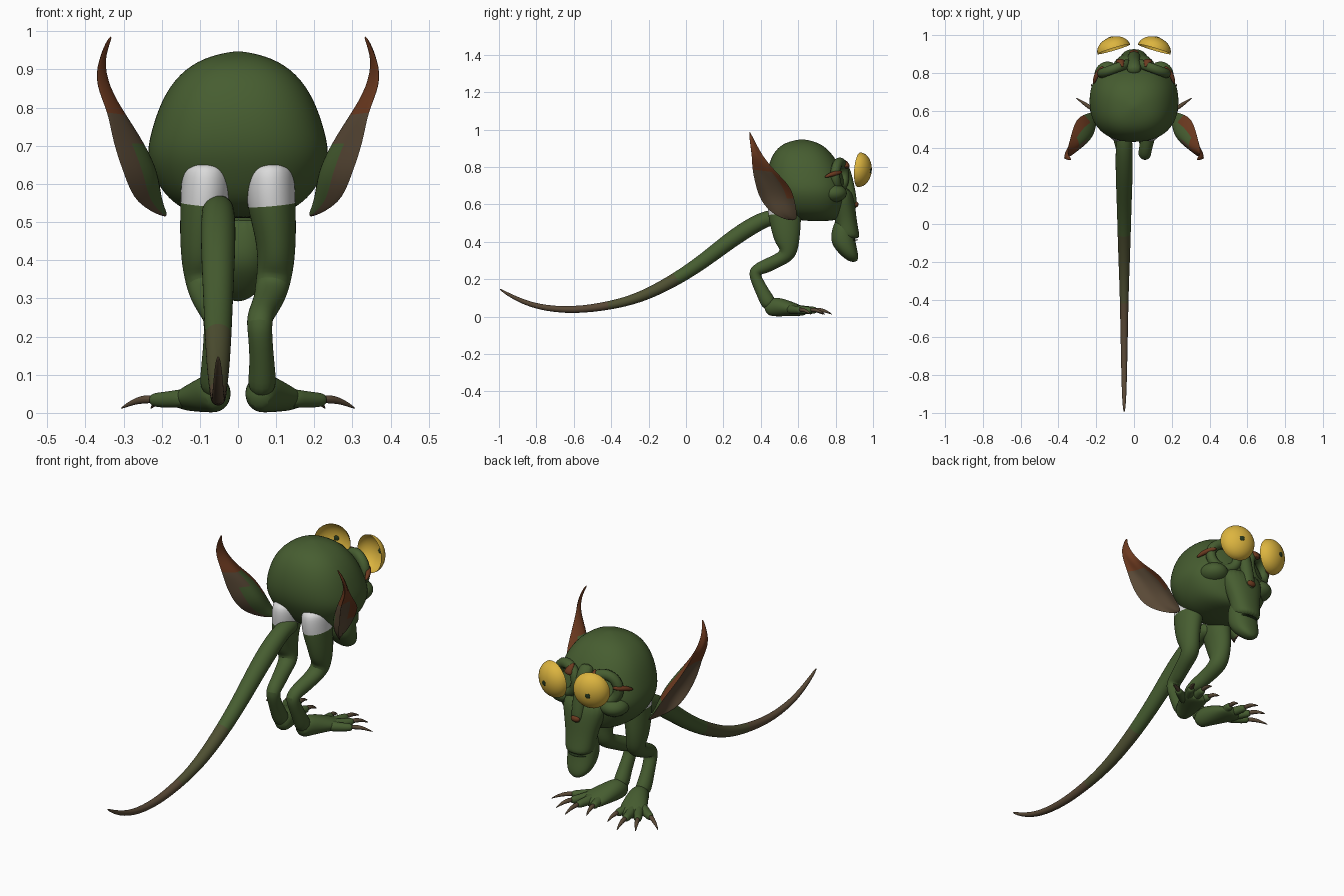
import bpy, bmesh, math
from mathutils import Vector

if "Cube" in bpy.data.objects:
    bpy.data.objects.remove(bpy.data.objects["Cube"])


def material(name, colour):
    m = bpy.data.materials.new(name)
    m.use_nodes = True
    m.diffuse_color = (*colour, 1)
    m.node_tree.nodes["Principled BSDF"].inputs["Base Color"].default_value = (*colour, 1)
    m.node_tree.nodes["Principled BSDF"].inputs["Roughness"].default_value = 0.8
    return m


MATS = [material("skin green", (.062, .11, .03)),
        material("leather brown", (.1, .066, .037)),
        material("rust", (.15, .042, .014)),
        material("eye yellow", (.72, .46, .05)),
        material("hip white", (.7, .7, .7)),
        material("pupil dark green", (.02, .04, .012)),
        material("tail olive", (.078, .08, .032))]
GREEN, BROWN, RUST, YELLOW, WHITE, DARK, OLIVE = range(7)


def finish(name, bm, subdiv=0):
    bmesh.ops.recalc_face_normals(bm, faces=bm.faces)
    me = bpy.data.meshes.new(name)
    bm.to_mesh(me)
    bm.free()
    for m in MATS:
        me.materials.append(m)
    ob = bpy.data.objects.new(name, me)
    bpy.context.collection.objects.link(ob)
    if subdiv:
        ob.modifiers.new("smooth", "SUBSURF").levels = subdiv
        ob.modifiers["smooth"].render_levels = subdiv
    bpy.ops.object.select_all(action="DESELECT")
    ob.select_set(True)
    bpy.context.view_layer.objects.active = ob
    bpy.ops.object.shade_smooth_by_angle(angle=math.radians(60))
    return ob


def loft(name, rings, colour=GREEN, subdiv=2):
    """Skin closed rings; colour is an index or a rule (ring, side, centre)."""
    rule = colour if callable(colour) else lambda i, k, c: colour
    bm = bmesh.new()
    vs = [[bm.verts.new(p) for p in r] for r in rings]
    n = len(rings[0])
    for i in range(len(vs) - 1):
        for k in range(n):
            j = (k + 1) % n
            f = bm.faces.new((vs[i][k], vs[i][j], vs[i + 1][j], vs[i + 1][k]))
            f.material_index = rule(i, k, f.calc_center_median())
    for i in (0, -1):
        f = bm.faces.new(vs[i])
        f.material_index = rule(i % (len(vs) - 1), 0, f.calc_center_median())
    return finish(name, bm, subdiv)


def tube(name, pts, colour=GREEN, side=1, n=10):
    """Sweep ellipses along points (x, y, z, half width, half depth)."""
    ps = [Vector((p[0] * side, p[1], p[2])) for p in pts]
    rings = []
    for i, p in enumerate(ps):
        t = (ps[min(i + 1, len(ps) - 1)] - ps[max(i - 1, 0)]).normalized()
        u = (Vector((1, 0, 0)) - t * t.x).normalized()
        v = t.cross(u)
        a, b = pts[i][3], pts[i][-1]
        rings.append([p + 1.06 * (u * a * math.cos(w) + v * b * math.sin(w))
                      for w in (2 * math.pi * k / n for k in range(n))])
    return loft(name, rings, colour)


def bend(v, power):
    return math.copysign(abs(v) ** power, v)


def stack(name, levels, power=1, n=24):
    """Horizontal rings (height, back, front, half width); low power is boxier."""
    return loft(name, [[Vector((h * bend(math.cos(w), power),
                                (b + f) / 2 + (f - b) / 2 * bend(math.sin(w), power), z))
                        for w in (2 * math.pi * k / n for k in range(n))]
                       for z, b, f, h in levels])


def ball(name, loc, size, colour=GREEN, half=False, aim=(0, 0, 1)):
    bm = bmesh.new()
    bmesh.ops.create_uvsphere(bm, u_segments=32, v_segments=16, radius=1)
    if half:
        bmesh.ops.bisect_plane(bm, geom=bm.verts[:] + bm.edges[:] + bm.faces[:],
                               plane_co=(0, 0, 0), plane_no=(0, 0, 1), clear_inner=True)
    for f in bm.faces:
        f.material_index = colour
    ob = finish(name, bm)
    ob.location, ob.scale = loc, size
    ob.rotation_euler = Vector(aim).to_track_quat("Z", "Y").to_euler()
    return ob


# Skull
stack("skull", [(.948, .61, .63, .012), (.932, .53, .71, .09), (.89, .475, .765, .155),
                (.825, .443, .815, .2), (.75, .43, .845, .226), (.68, .437, .865, .243),
                (.62, .465, .855, .225), (.56, .5, .835, .185), (.525, .55, .82, .13),
                (.51, .64, .78, .06)], .85)

# Muzzle, lower jaw, mouth line and nose
stack("muzzle", [(.7, .74, .885, .13), (.6, .76, .905, .108), (.52, .8, .912, .082),
                 (.45, .8, .925, .076), (.412, .8, .932, .068)], .9)
stack("lower_jaw", [(.53, .8, .88, .068), (.45, .775, .9, .078), (.39, .775, .908, .078),
                    (.34, .815, .92, .068), (.308, .85, .922, .045), (.292, .88, .91, .012)], .9)
ball("mouth_line", (0, .863, .41), (.06, .057, .005), DARK)
tube("nose_bridge", [(0, .8, .845, .04, .03), (0, .845, .79, .036, .035),
                     (0, .87, .7, .032, .03), (0, .89, .62, .034, .025),
                     (0, .895, .57, .024, .018)])
ball("nose_tip", (0, .908, .6), (.024, .014, .016), RUST)

# Tail, browning toward the tip
tail = [(.54, .53, .04), (.46, .535, .041), (.38, .502, .046), (.25, .42, .045),
        (.1, .3, .039), (-.05, .2, .035), (-.2, .122, .03), (-.3, .086, .026),
        (-.4, .06, .023), (-.6, .03, .019), (-.8, .049, .015), (-.93, .105, .011),
        (-1, .15, .004)]
tube("tail", [(-.052, y, z, r) for y, z, r in tail],
     lambda i, k, c: GREEN if c.y > -.1 else OLIVE if c.y > -.38 else BROWN)

# Leg path, foot, toe and ear outlines for one side
leg = [(.083, .53, .655, .052, .075), (.083, .527, .62, .064, .09), (.087, .527, .548, .063, .088),
       (.1, .535, .46, .052, .076), (.1, .543, .39, .047, .062), (.09, .55, .33, .044, .044),
       (.08, .48, .295, .038, .034), (.062, .41, .262, .034, .038), (.055, .36, .24, .033, .036),
       (.06, .385, .18, .03, .032), (.064, .42, .11, .033, .036), (.062, .455, .05, .04, .045)]
foot = [(.055, .42, .035, .03, .03), (.06, .465, .055, .046, .055), (.083, .53, .047, .058, .046),
        (.115, .6, .033, .07, .03), (.125, .645, .026, .058, .02)]
toes = [((.13, .55), (.215, .605), (.31, .67)), ((.13, .57), (.185, .66), (.23, .745)),
        ((.11, .58), (.135, .685), (.15, .785)), ((.085, .57), (.07, .655), (.06, .735))]
ear = [((.19, .6, .515), (.19, .55, .51)), ((.235, .605, .565), (.285, .45, .545)),
       ((.285, .6, .635), (.322, .38, .62)), ((.325, .575, .7), (.352, .355, .71)),
       ((.34, .5, .765), (.352, .342, .79)), ((.345, .42, .85), (.378, .347, .86)),
       ((.355, .375, .93), (.37, .34, .92)), ((.33, .342, .99), (.333, .336, .99))]


def ear_colour(i, k, c):
    """Brown inside, green behind, rust on the tip and front rim."""
    if c.z > .79 or (k in (0, 7) and c.z > .66):
        return RUST
    return GREEN if k > 4 and c.z < .74 else BROWN


def ear_rings(side):
    out = Vector((.99, .1, 0))
    rings = []
    for f, b in ear:
        f, b = Vector(f), Vector(b)
        w = (f - b).length

        def at(s, thick):
            ridge = .1 * w if s == .5 and thick > 0 else 0
            p = f.lerp(b, s) + out * (math.sin(math.pi * s) * (thick - 1.9 * w * w) + ridge)
            return Vector((p.x * side, p.y, p.z))
        t = .012 if w > .08 else .006
        rings.append([at(s / 4, t) for s in range(5)] + [at(s / 4, -t) for s in (3, 2, 1)])
    return rings


for side, tag in ((1, "left"), (-1, "right")):
    # Ear
    loft(tag + "_ear", ear_rings(side), ear_colour)

    # Leg with pale hip
    tube(tag + "_leg", leg, lambda i, k, c: WHITE if c.z > .548 else GREEN, side, 12)

    # Foot, toes and curved claws
    tube(tag + "_foot", foot, GREEN, side)
    for i, (a, b, c) in enumerate(toes):
        m = [(p + q) / 2 for p, q in zip(a, b)]
        n = [(p + q) / 2 for p, q in zip(b, c)]
        tube(f"{tag}_toe_{i}", [(*a, .04, .028), (*m, .035, .023), (*b, .034, .02),
                                (b[0] * .85 + c[0] * .15, b[1] * .85 + c[1] * .15, .034, .014)],
             GREEN, side, 8)
        tube(f"{tag}_claw_{i}", [(*b, .036, .015), (*n, .036, .011), (*c, .01, .002)],
             BROWN, side, 6)

    # Open eye dome, pupil and socket rim
    aim = Vector((.3 * side, 1, -.08)).normalized()
    centre = Vector((.107 * side, .925, .785))
    ball(tag + "_eye", centre, (.09, .093, .066), YELLOW, True, aim)
    ball(tag + "_pupil", centre + aim * .065, (.013, .013, .004), DARK, False, aim)
    bpy.ops.mesh.primitive_torus_add(location=(.105 * side, .822, .755),
                                     rotation=(math.pi / 2, 0, -.35 * side),
                                     major_radius=.07, minor_radius=.026,
                                     major_segments=32, minor_segments=10)
    rim = bpy.context.object
    rim.name = tag + "_eye_socket"
    rim.data.materials.append(MATS[GREEN])
    bpy.ops.object.shade_smooth_by_angle(angle=math.radians(60))

    # Brow spike, temple fold and cheek
    tube(tag + "_brow_spike", [(.075, .86, .79, .03, .02), (.07, .86, .82, .02, .014),
                               (.06, .83, .845, .004)], RUST, side, 8)
    tube(tag + "_temple_fold", [(.215, .74, .745, .006), (.203, .78, .762, .014),
                                (.18, .82, .77, .012), (.16, .835, .775, .004)], RUST, side, 8)
    ball(tag + "_cheek", (.14 * side, .785, .66), (.07, .075, .05))
